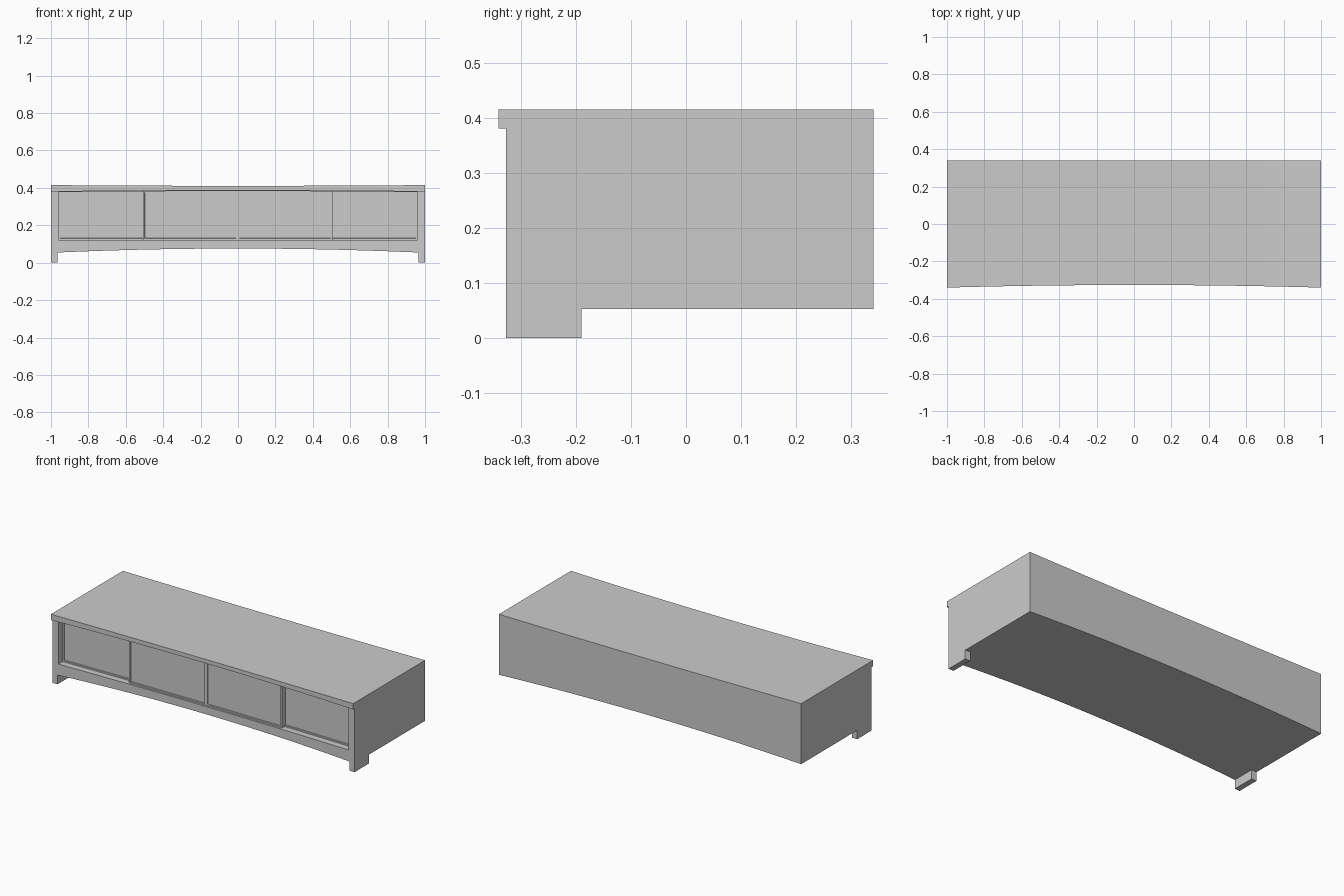
import bpy, bmesh

if "Cube" in bpy.data.objects:
    bpy.data.objects.remove(bpy.data.objects["Cube"])

N = 20  # segments along the length for the gentle sag and bow


def sag(x):
    return 1 - x * x


def bow(x, y):
    # front edge curves inward toward the middle, back stays straight
    return y + 0.014 * sag(x) * (0.34 - y) / 0.68


def make_object(name, bm):
    bmesh.ops.recalc_face_normals(bm, faces=bm.faces[:])
    me = bpy.data.meshes.new(name)
    bm.to_mesh(me)
    bm.free()
    ob = bpy.data.objects.new(name, me)
    bpy.context.collection.objects.link(ob)
    return ob


def loft(name, x0, x1, y0, y1, z_low, z_high, n=N):
    # rectangular section swept along x with varying bottom and top heights
    bm = bmesh.new()
    rings = []
    for i in range(n + 1):
        x = x0 + (x1 - x0) * i / n
        lo, hi = z_low(x), z_high(x)
        section = [(y0, lo), (y1, lo), (y1, hi), (y0, hi)]
        rings.append([bm.verts.new((x, bow(x, y), z)) for y, z in section])
    for a, b in zip(rings, rings[1:]):
        for k in range(4):
            j = (k + 1) % 4
            bm.faces.new((a[k], a[j], b[j], b[k]))
    bm.faces.new(rings[0])
    bm.faces.new(rings[-1])
    return make_object(name, bm)


def door(name, x0, x1, y_face, frame=0.013, depth=0.007):
    # slab with a thin raised frame around a sunken panel
    bm = bmesh.new()
    bmesh.ops.create_cube(bm, size=1)
    for v in bm.verts:
        v.co.x = x0 if v.co.x < 0 else x1
        v.co.z = 0.121 if v.co.z < 0 else 0.384
        v.co.y = y_face if v.co.y < 0 else -0.255
    bm.normal_update()
    front = [f for f in bm.faces if f.normal.y < -0.9]
    bmesh.ops.inset_region(bm, faces=front, thickness=frame)
    bmesh.ops.inset_region(bm, faces=front, thickness=0.001, depth=-depth)
    for v in bm.verts:
        v.co.y = bow(v.co.x, v.co.y)
    return make_object(name, bm)


def under_top(x):
    return 0.38 + 0.007 * sag(x)


# Table top with overhanging front lip
loft("table_top", -1, 1, -0.34, 0.34, under_top,
     lambda x: 0.415 - 0.004 * sag(x))

# Cabinet body with arched underside
body = loft("cabinet_body", -1, 1, -0.327, 0.34,
            lambda x: 0.053 + 0.023 * sag(x), under_top)

# Front opening for the sliding doors
cutter = loft("opening_cutter", -0.96, 0.96, -0.5, -0.27,
              lambda x: 0.122, lambda x: 0.377 + 0.006 * sag(x))
cutter.hide_render = True
mod = body.modifiers.new("opening", 'BOOLEAN')
mod.operation = 'DIFFERENCE'
mod.solver = 'EXACT'
mod.object = cutter
bpy.context.view_layer.objects.active = body
bpy.ops.object.modifier_apply(modifier=mod.name)
bpy.data.objects.remove(cutter)

# Sliding doors: outer pair sits deeper than the inner pair
door("outer_door_left", -0.961, -0.48, -0.288)
door("inner_door_left", -0.508, -0.001, -0.315)
door("inner_door_right", -0.001, 0.504, -0.315)
door("outer_door_right", 0.48, 0.961, -0.288)

# Front feet
for side, x0, x1 in (("left", -1, -0.966), ("right", 0.966, 1)):
    loft("front_foot_" + side, x0, x1, -0.327, -0.19,
         lambda x: 0, lambda x: 0.0535 + 0.023 * sag(x), n=1)
